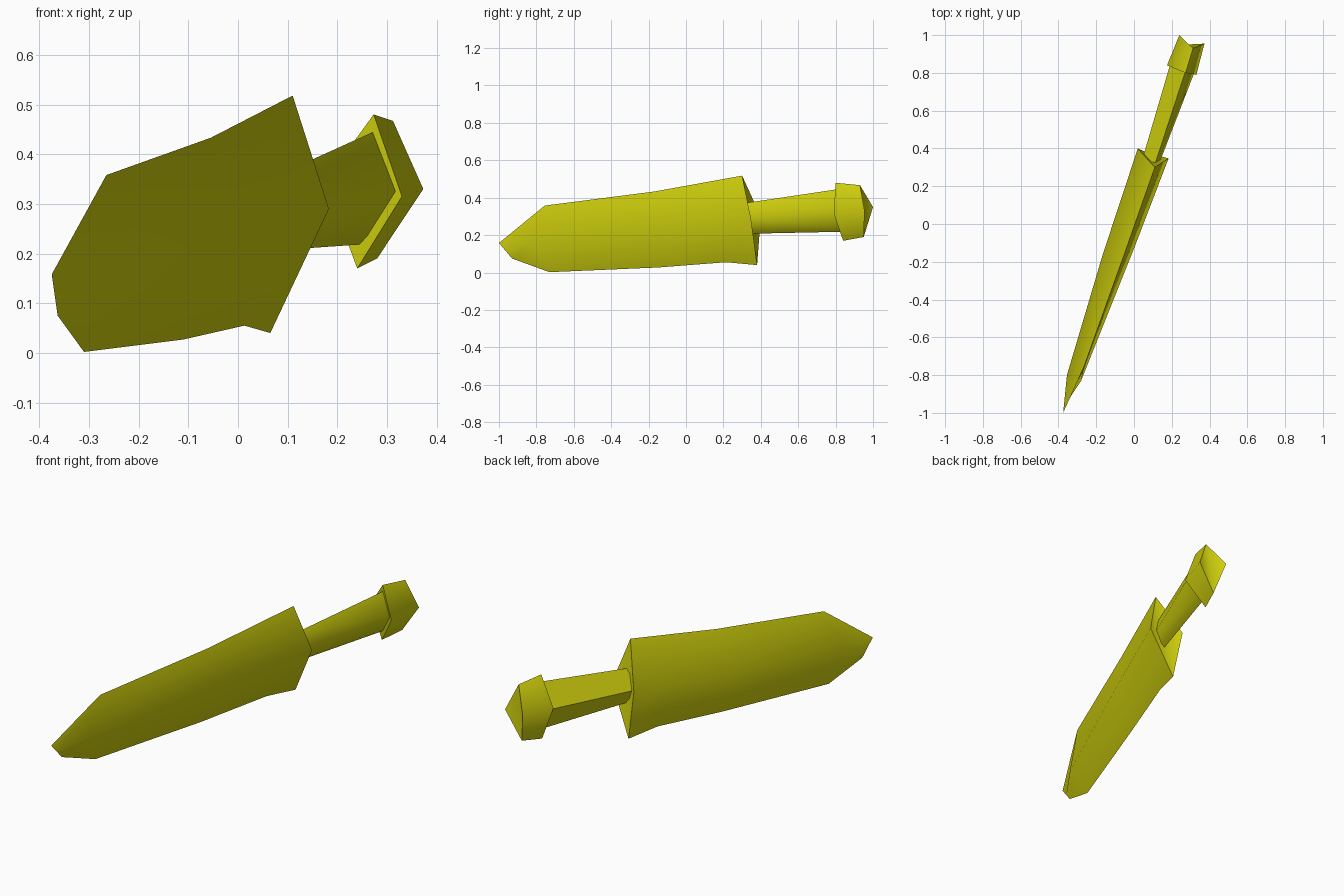
import bpy, bmesh, math
from mathutils import Vector

if "Cube" in bpy.data.objects:
    bpy.data.objects.remove(bpy.data.objects["Cube"])

yellow = bpy.data.materials.new("olive_yellow")
yellow.diffuse_color = (0.62, 0.62, 0.004, 1)
yellow.use_nodes = True
yellow.node_tree.nodes["Principled BSDF"].inputs["Base Color"].default_value = yellow.diffuse_color


def mix(a, b, t):
    """Blend two cross-sections point by point."""
    return [tuple(Vector(p).lerp(Vector(q), t)) for p, q in zip(a, b)]


def loft(name, sections):
    """Skin a run of cross-sections and cap both ends."""
    bm = bmesh.new()
    rings = [[bm.verts.new(p) for p in s] for s in sections]
    n = len(rings[0])
    for a, b in zip(rings, rings[1:]):
        for i in range(n):
            j = (i + 1) % n
            bm.faces.new((a[i], a[j], b[j], b[i]))
    for ring in (rings[0], rings[-1]):
        # fan from the top corner, so four-sided ends fold along top-bottom
        for i in range(1, n - 1):
            bm.faces.new((ring[0], ring[i], ring[i + 1]))
    bmesh.ops.remove_doubles(bm, verts=bm.verts, dist=0.001)
    bmesh.ops.recalc_face_normals(bm, faces=bm.faces)
    mesh = bpy.data.meshes.new(name)
    bm.to_mesh(mesh)
    bm.free()
    mesh.materials.append(yellow)
    obj = bpy.data.objects.new(name, mesh)
    bpy.context.collection.objects.link(obj)
    bpy.ops.object.select_all(action='DESELECT')
    obj.select_set(True)
    bpy.context.view_layer.objects.active = obj
    bpy.ops.object.shade_smooth_by_angle(angle=math.radians(60))
    return obj


# Blade: diamond sections (top edge, right ridge, bottom edge, left ridge)
root = [(.11, .30, .518), (.183, .347, .29), (.065, .38, .04), (.02, .40, .30)]
middle = [(-.055, -.17, .433), (.0, -.13, .24), (-.11, -.15, .027), (-.165, -.16, .24)]
shoulder = [(-.265, -.755, .358), (-.28, -.83, .16), (-.31, -.73, .002), (-.355, -.80, .17)]
heel = mix(middle, root, .75)
heel[2] = (.013, .215, .055)
tip_top, tip_low = (-.375, -1.0, .158), (-.363, -.93, .075)
tip_mid = tuple((Vector(tip_top) + Vector(tip_low)) / 2)
loft("blade", [root, heel, middle, shoulder, [tip_top, tip_mid, tip_low, tip_mid]])

# Grip: five-sided, flaring toward the pommel, sunk slightly into both ends
grip_front = [(.12, .345, .376), (.145, .35, .295), (.12, .36, .226), (.10, .36, .208), (.055, .38, .29)]
grip_back = [(.268, .795, .443), (.317, .795, .325), (.26, .82, .237), (.243, .83, .218), (.19, .84, .335)]
loft("grip", [mix(grip_front, grip_back, -.08), mix(grip_front, grip_back, 1.03)])

# Pommel: diamond block
loft("pommel", [
    [(.273, .80, .48), (.33, .79, .315), (.24, .84, .17), (.175, .84, .345)],
    [(.312, .93, .467), (.373, .955, .33), (.28, .95, .19), (.24, 1.0, .35)],
])
